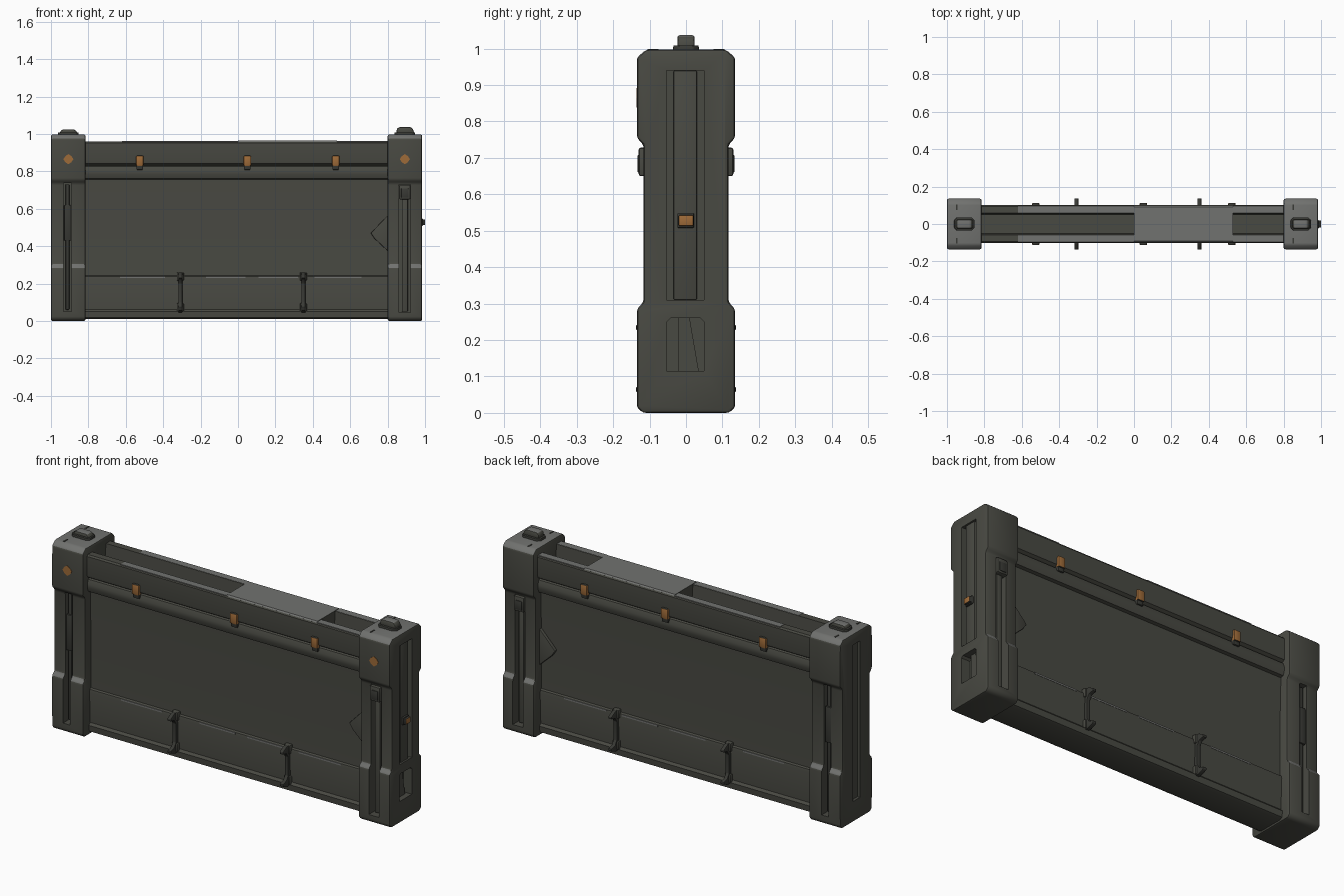
import bpy, bmesh, math

if "Cube" in bpy.data.objects:
    bpy.data.objects.remove(bpy.data.objects["Cube"])


def material(name, rgb):
    m = bpy.data.materials.new(name)
    m.diffuse_color = (*rgb, 1)
    m.use_nodes = True
    m.node_tree.nodes["Principled BSDF"].inputs["Base Color"].default_value = m.diffuse_color
    return m


BODY = material("olive grey", (0.066, 0.067, 0.055))
DARK = material("dark grey", (0.040, 0.041, 0.035))
LIGHT = material("worn light grey", (0.165, 0.168, 0.160))
ORANGE = material("orange", (0.34, 0.145, 0.040))


def finish(ob, bevel=0, segments=2, angle=35):
    bpy.ops.object.select_all(action='DESELECT')
    ob.select_set(True)
    bpy.context.view_layer.objects.active = ob
    if bevel:
        b = ob.modifiers.new("bevel", 'BEVEL')
        b.width, b.segments, b.limit_method = bevel, segments, 'ANGLE'
        b.angle_limit = math.radians(25)
        bpy.ops.object.modifier_apply(modifier=b.name)
    bpy.ops.object.shade_smooth_by_angle(angle=math.radians(angle))
    return ob


def paint(ob, mat, rule):
    """Give a second colour to the faces that meet the rule (normal, centre)."""
    ob.data.materials.append(mat)
    slot = len(ob.data.materials) - 1
    for p in ob.data.polygons:
        if rule(p.normal, p.center):
            p.material_index = slot
    return ob


def prism(name, pts, lo, hi, axis, mat, bevel=0, segments=2):
    """Extrude a 2D outline: axis x takes (y, z), y takes (x, z), z takes (x, y)."""
    put = {'x': lambda a, b, t: (t, a, b), 'y': lambda a, b, t: (a, t, b),
           'z': lambda a, b, t: (a, b, t)}[axis]
    bm = bmesh.new()
    n = len(pts)
    low = [bm.verts.new(put(a, b, lo)) for a, b in pts]
    high = [bm.verts.new(put(a, b, hi)) for a, b in pts]
    bm.faces.new(low)
    bm.faces.new(high)
    for i in range(n):
        j = (i + 1) % n
        bm.faces.new((low[i], low[j], high[j], high[i]))
    bmesh.ops.recalc_face_normals(bm, faces=bm.faces)
    me = bpy.data.meshes.new(name)
    bm.to_mesh(me)
    bm.free()
    me.materials.append(mat)
    ob = bpy.data.objects.new(name, me)
    bpy.context.collection.objects.link(ob)
    return finish(ob, bevel, segments)


def box(name, x0, x1, y0, y1, z0, z1, mat=BODY, bevel=0):
    return prism(name, [(x0, y0), (x1, y0), (x1, y1), (x0, y1)], z0, z1, 'z', mat, bevel)


def cut(ob, cutters):
    for c in cutters:
        bpy.ops.object.select_all(action='DESELECT')
        bpy.context.view_layer.objects.active = ob
        m = ob.modifiers.new("cut", 'BOOLEAN')
        m.operation, m.object, m.solver = 'DIFFERENCE', c, 'EXACT'
        bpy.ops.object.modifier_apply(modifier=m.name)
        bpy.data.objects.remove(c)
    return finish(ob)


def mirrored(half):
    return half + [(-y, z) for y, z in reversed(half)]


def side_box(name, s, x0, x1, y0, y1, z0, z1, mat=BODY, bevel=0):
    lo, hi = sorted((s * y0, s * y1))
    return box(name, x0, x1, lo, hi, z0, z1, mat, bevel)


# End posts: waisted outline with pads at top and bottom
post_outline = mirrored([(0.118, 0.0), (0.135, 0.015), (0.135, 0.285), (0.116, 0.305),
                         (0.116, 0.735), (0.135, 0.755), (0.135, 0.975), (0.11, 0.997)])
left = prism("left_post", post_outline, -1.0, -0.815, 'x', BODY, 0.009)
right = prism("right_post", post_outline, 0.80, 0.985, 'x', BODY, 0.009)

# Slots in the front, back and outer faces of the posts
cut(left, [side_box("cutter", s, -0.932, -0.89, 0.08, 0.2, 0.05, 0.738) for s in (-1, 1)]
    + [box("cutter", -1.1, -0.985, -0.03, 0.03, 0.11, 0.94)])
cut(right, [side_box("cutter", s, 0.862, 0.922, 0.085, 0.2, 0.045, 0.73) for s in (-1, 1)]
    + [box("cutter", 0.96, 1.1, -0.053, 0.05, 0.31, 0.94),
       prism("cutter", [(-0.053, 0.115), (0.05, 0.115), (0.05, 0.25), (0.04, 0.26),
                        (-0.043, 0.26), (-0.053, 0.25)], 0.935, 1.1, 'x', BODY)])

# Worn light tops and shoulders
for post in (left, right):
    paint(post, LIGHT, lambda n, c: n.z > 0.5 and (c.z > 0.96 or 0.28 < c.z < 0.308))

# Rails, latches and pockets set into the slots
box("right_end_rail", 0.955, 0.978, -0.034, 0.03, 0.31, 0.94, BODY, 0.004)
prism("right_pocket_wedge", [(-0.022, 0.115), (0.035, 0.115), (0.01, 0.26), (-0.022, 0.26)],
      0.93, 0.955, 'x', BODY)
box("right_end_mount", 0.97, 0.988, -0.024, 0.022, 0.508, 0.548, DARK, 0.003)
paint(box("right_end_light", 0.975, 1.0, -0.02, 0.02, 0.513, 0.543, DARK, 0.003),
      ORANGE, lambda n, c: n.x > 0.5)
for s in (-1, 1):
    side_box("left_slot_rod", s, -0.922, -0.902, 0.07, 0.105, 0.06, 0.73, DARK, 0.004)
    side_box("left_slot_catch", s, -0.93, -0.895, 0.07, 0.113, 0.43, 0.62, DARK, 0.004)
    side_box("right_slot_rod", s, 0.876, 0.908, 0.075, 0.108, 0.05, 0.70, BODY, 0.005)
    side_box("right_slot_latch", s, 0.862, 0.922, 0.08, 0.13, 0.65, 0.728, BODY, 0.006)
    side_box("right_latch_face", s, 0.872, 0.912, 0.12, 0.133, 0.66, 0.708, DARK, 0.003)

# Panel body between the posts, with open trough along the top
panel_half = [(0.065, 0.01), (0.082, 0.018), (0.085, 0.05), (0.074, 0.062),
              (0.08, 0.225), (0.077, 0.238), (0.069, 0.244), (0.067, 0.5), (0.074, 0.757),
              (0.09, 0.762), (0.099, 0.785), (0.099, 0.805), (0.09, 0.827), (0.082, 0.832),
              (0.098, 0.842), (0.101, 0.855), (0.101, 0.952), (0.094, 0.96),
              (0.058, 0.96), (0.05, 0.87)]
prism("panel", mirrored(panel_half), -0.83, 0.815, 'x', BODY)
paint(prism("trough_cover", mirrored([(0.06, 0.90), (0.096, 0.958), (0.09, 0.964)]),
            0.0, 0.53, 'x', BODY), LIGHT, lambda n, c: n.z > 0.4)

for s in (-1, 1):
    # Worn strips on the trough rim and along the lower band
    side_box("rim_strip", s, -0.62, 0.0, 0.06, 0.097, 0.957, 0.9615, LIGHT)
    side_box("rim_strip", s, 0.53, 0.81, 0.06, 0.097, 0.957, 0.9615, LIGHT)
    for x0, x1 in ((-0.63, -0.39), (-0.17, 0.04), (0.11, 0.32), (0.41, 0.66)):
        side_box("band_strip", s, x0, x1, 0.073, 0.0805, 0.229, 0.238, LIGHT)
    # Orange marker lights on the upper rail
    for x in (-0.525, 0.05, 0.523):
        side_box("marker_mount", s, x - 0.018, x + 0.018, 0.08, 0.106, 0.808, 0.88, DARK, 0.004)
        paint(side_box("marker_light", s, x - 0.02, x + 0.02, 0.09, 0.113, 0.828, 0.884,
                       ORANGE, 0.006), DARK, lambda n, c: abs(n.z) > 0.8)
    # Grab clips over the lower band
    for x in (-0.308, 0.35):
        outline = [(0.07, 0.045), (0.105, 0.045), (0.137, 0.058), (0.137, 0.07), (0.108, 0.078),
                   (0.094, 0.1), (0.094, 0.2), (0.108, 0.222), (0.137, 0.228), (0.137, 0.24),
                   (0.105, 0.258), (0.065, 0.26)]
        prism("grab_clip", [(s * y, z) for y, z in outline], x - 0.01, x + 0.01, 'x', DARK, 0.002)
        for z in (0.05, 0.215):
            side_box("clip_pad", s, x - 0.018, x + 0.018, 0.06, 0.092, z, z + 0.045, BODY, 0.004)
    # Triangular gusset beside the right post
    y0, y1 = sorted((s * 0.06, s * 0.084))
    prism("side_gusset", [(0.71, 0.47), (0.73, 0.44), (0.805, 0.37), (0.805, 0.57)],
          y0, y1, 'y', BODY, 0.004)

# Top handles and shallow ribs on the posts
for x, h in ((-0.907, 1.025), (0.892, 1.037)):
    prism("handle_base", [(x - 0.055, -0.02), (x - 0.04, -0.035), (x + 0.04, -0.035),
                          (x + 0.055, -0.02), (x + 0.055, 0.02), (x + 0.04, 0.035),
                          (x - 0.04, 0.035), (x - 0.055, 0.02)], 0.985, 1.009, 'z', DARK, 0.004)
    paint(prism("handle_grip", [(x - 0.045, 1.0), (x + 0.05, 1.0), (x + 0.045, h - 0.012),
                                (x + 0.03, h), (x - 0.03, h), (x - 0.043, h - 0.01)],
                -0.024, 0.024, 'y', BODY, 0.007), LIGHT, lambda n, c: n.z > 0.8)
    for s in (-1, 1):
        side_box("post_top_rib", s, x - 0.045, x - 0.037, 0.075, 0.105, 0.99, 0.999, DARK)
    # Orange plate on the post front, a diamond with blunted sides
    r = 0.027
    prism("diamond_marker", [(x + r * k * math.cos(a * math.pi / 4),
                              0.865 + r * k * math.sin(a * math.pi / 4))
                             for a in range(8) for k in [0.85 if a % 2 else 1]],
          -0.1365, -0.13, 'y', ORANGE)
